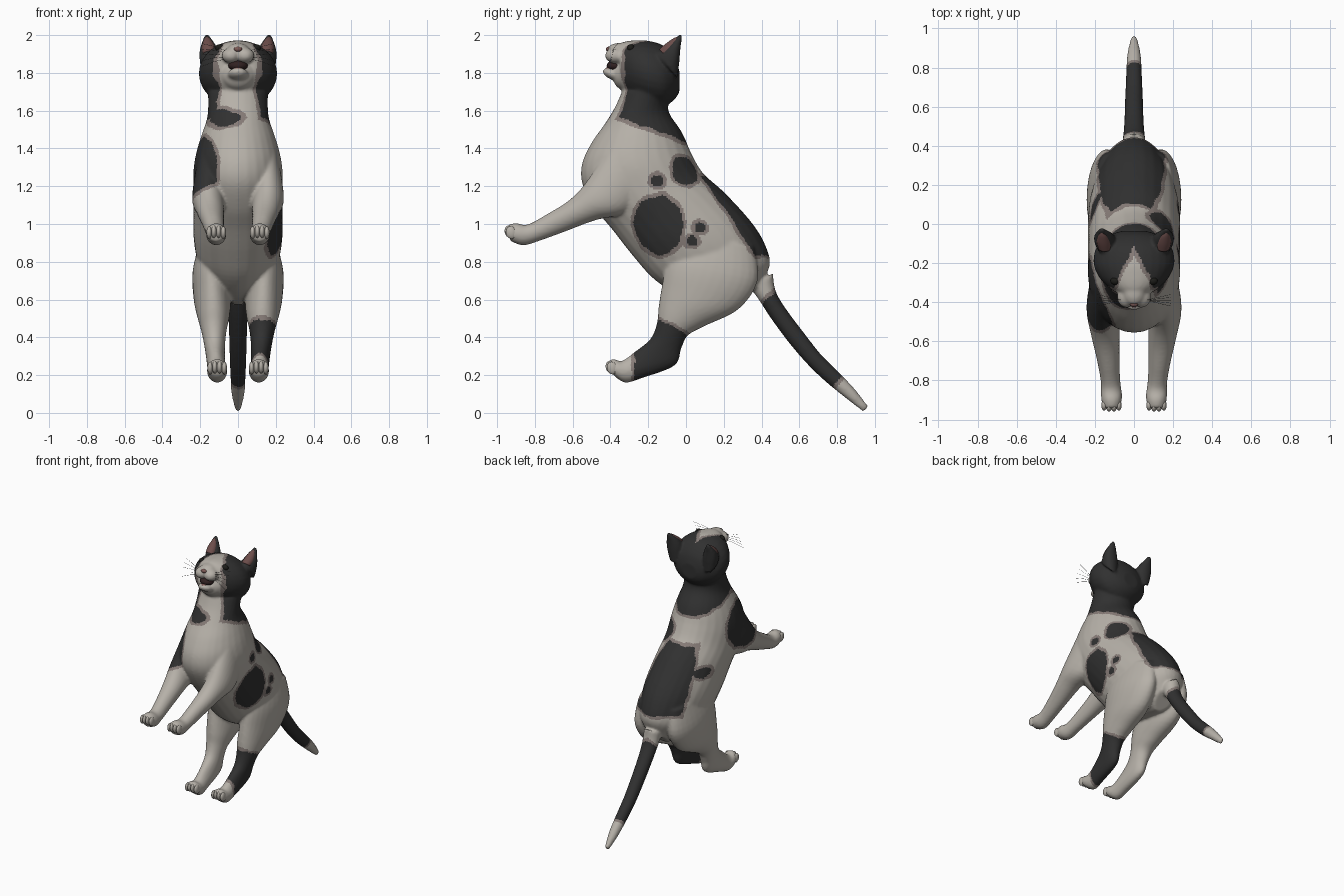
import bpy, bmesh, math
from mathutils import Matrix, Vector, noise

cube = bpy.data.objects.get("Cube")
if cube:
    bpy.data.objects.remove(cube, do_unlink=True)


def material(name, r, g, b):
    m = bpy.data.materials.new(name)
    m.use_nodes = True
    m.diffuse_color = (r, g, b, 1)
    node = next(n for n in m.node_tree.nodes if n.type == 'BSDF_PRINCIPLED')
    node.inputs["Base Color"].default_value = (r, g, b, 1)
    node.inputs["Roughness"].default_value = 0.8
    return m


WHITE = material("white fur", .47, .44, .395)
BLACK = material("black fur", .03, .03, .03)
TAUPE = material("taupe fur edge", .24, .2, .185)
EAR = material("inner ear pink", .15, .075, .07)
NOSE = material("nose pink", .2, .1, .09)
MOUTH = material("mouth dark", .03, .015, .015)
TONGUE = material("tongue pink", .28, .13, .12)
EYE = material("eye dark", .012, .012, .01)
WHISKER = material("whisker grey", .1, .1, .1)


def spline(rows, steps=5):
    """Catmull-Rom interpolation of the station rows."""
    out = []
    for i in range(len(rows) - 1):
        quad = [rows[max(i - 1, 0)], rows[i], rows[i + 1], rows[min(i + 2, len(rows) - 1)]]
        for s in range(steps):
            t = s / steps
            out.append([.5 * (2 * b + (c - a) * t + (2 * a - 5 * b + 4 * c - d) * t * t
                              + (3 * b - a - 3 * c + d) * t ** 3) for a, b, c, d in zip(*quad)])
    return out + [list(rows[-1])]


def loft(bm, rows, side=1, sides=28):
    """Rows: front y, z, back y, z, half width, x offset."""
    rings = []
    for y1, z1, y2, z2, w, cx in spline(rows):
        ring = []
        for k in range(sides):
            a = 2 * math.pi * k / sides
            c, s = math.cos(a), math.sin(a)
            ring.append(bm.verts.new((side * cx + w * c,
                                      (y1 + y2) / 2 + (y2 - y1) / 2 * s,
                                      (z1 + z2) / 2 + (z2 - z1) / 2 * s)))
        rings.append(ring)
    for a, b in zip(rings, rings[1:]):
        for k in range(sides):
            j = (k + 1) % sides
            bm.faces.new((a[k], a[j], b[j], b[k]))
    bm.faces.new(rings[0])
    bm.faces.new(rings[-1])


def ball(bm, centre, radii, tilt=0):
    m = Matrix.Translation(centre) @ Matrix.Rotation(tilt, 4, 'X') @ Matrix.Diagonal((*radii, 1))
    bmesh.ops.create_uvsphere(bm, u_segments=20, v_segments=12, radius=1, matrix=m)


def finish(bm, name, *mats):
    bmesh.ops.recalc_face_normals(bm, faces=bm.faces)
    me = bpy.data.meshes.new(name)
    bm.to_mesh(me)
    bm.free()
    me.shade_smooth()
    for m in mats:
        me.materials.append(m)
    ob = bpy.data.objects.new(name, me)
    bpy.context.collection.objects.link(ob)
    return ob


TORSO = [(.26, .57, .41, .70, .07, 0), (.0, .61, .445, .80, .17, 0), (-.16, .70, .405, .92, .215, 0),
         (-.28, .83, .33, 1.03, .235, 0), (-.39, .97, .2, 1.17, .235, 0), (-.48, 1.08, .09, 1.27, .235, 0),
         (-.548, 1.21, .03, 1.37, .235, 0), (-.55, 1.32, .0, 1.44, .22, 0), (-.5, 1.43, -.03, 1.5, .195, 0),
         (-.43, 1.53, -.085, 1.58, .165, 0), (-.375, 1.62, -.095, 1.64, .158, 0), (-.34, 1.7, -.07, 1.7, .16, 0)]
# Head runs from nape to face: bottom and top edges at each depth
HEAD = [(y, lo, y, hi, w, 0) for y, lo, hi, w in
        [(-.035, 1.7, 1.81, .06), (-.06, 1.66, 1.88, .13), (-.12, 1.62, 1.945, .192), (-.2, 1.63, 1.97, .207),
         (-.27, 1.66, 1.972, .18), (-.32, 1.69, 1.967, .135), (-.35, 1.72, 1.955, .095)]]
TAIL = [(.34, .66, .46, .74, .06, 0), (.385, .6, .475, .645, .058, 0), (.45, .5, .53, .55, .052, 0),
        (.55, .365, .62, .43, .047, 0), (.65, .25, .71, .315, .044, 0), (.745, .16, .8, .225, .04, 0),
        (.85, .075, .89, .13, .034, 0), (.94, .005, .965, .035, .015, 0)]
FORELEG = [(-.4, 1.42, -.18, 1.18, .07, .15), (-.53, 1.22, -.32, 1.06, .085, .158), (-.62, 1.125, -.48, 1.02, .074, .148),
           (-.74, 1.05, -.64, .96, .058, .132), (-.84, .997, -.77, .913, .05, .12), (-.9, 1.005, -.86, .887, .054, .115),
           (-.945, .995, -.93, .91, .045, .115)]
HINDLEG = [(-.02, .95, .36, .88, .07, .13), (-.1, .8, .38, .7, .1, .14), (-.13, .66, .28, .55, .1, .135),
           (-.145, .56, .1, .46, .085, .13), (-.155, .47, .01, .41, .068, .128), (-.19, .39, -.025, .34, .056, .124),
           (-.27, .325, -.06, .25, .05, .118), (-.34, .275, -.23, .185, .049, .113),
           (-.385, .287, -.32, .16, .054, .11), (-.415, .27, -.38, .195, .045, .11)]
EAR_SHELL = [(-.155, 1.9, -.045, 1.77, .055, .143), (-.105, 1.945, -.035, 1.86, .053, .152),
             (-.06, 1.98, -.028, 1.94, .032, .16), (-.03, 2.01, -.018, 1.995, .01, .166)]
EAR_INNER = [(-.142, 1.925, -.1, 1.88, .034, .15), (-.107, 1.955, -.07, 1.9, .036, .156),
             (-.068, 1.982, -.045, 1.95, .022, .161), (-.045, 1.992, -.035, 1.98, .006, .165)]

# Furry skin: overlapping lofts fused into one surface
bm = bmesh.new()
for rows in (TORSO, HEAD, TAIL):
    loft(bm, rows)
for side in (-1, 1):
    for rows in (FORELEG, HINDLEG, EAR_SHELL):
        loft(bm, rows, side)
    ball(bm, (side * .037, -.375, 1.892), (.05, .054, .042))
ball(bm, (0, -.35, 1.925), (.055, .066, .034))
ball(bm, (0, -.385, 1.793), (.055, .06, .03), -.35)
ball(bm, (0, -.33, 1.79), (.09, .06, .08))
cat = finish(bm, "cat_body")
remesh = cat.modifiers.new("fuse", 'REMESH')
remesh.mode = 'VOXEL'
remesh.voxel_size = .009
smooth = cat.modifiers.new("soften", 'SMOOTH')
smooth.factor = .5
smooth.iterations = 6
fused = bpy.data.meshes.new_from_object(cat.evaluated_get(bpy.context.evaluated_depsgraph_get()))
cat.modifiers.clear()
cat.data = fused
fused.name = "cat_body"
fused.materials.clear()
for m in (WHITE, BLACK, TAUPE):
    fused.materials.append(m)
fused.shade_smooth()

# Coat markings: centre and radii of the round black patches
SPOTS = [((.24, -.15, .99), (.17, .135, .16)), ((.2, -.15, 1.23), (.15, .032, .032)),
         ((.15, -.005, 1.28), (.1, .075, .08)), ((.22, .075, .98), (.1, .03, .028)),
         ((.22, .03, .91), (.1, .03, .024)), ((-.22, -.38, 1.29), (.15, .2, .17)),
         ((-.22, .09, 1.08), (.1, .07, .035)), ((-.1, -.4, 1.565), (.105, .1, .045))]


def marking(p):
    """Rough distance to the nearest black area, negative inside."""
    x, y, z = p
    # hood on head and neck, with a white face and blaze
    face = min(max(y + .322, 1.65 - z), .9 * (abs(x) - .5 * (-.11 - y)))
    fields = [max(.93 * (1.58 - .375 * (y + .39) - z), -face)]
    # saddle over the back
    fields.append(max(.84 * (.12 + .65 * (1.18 - z) - y + .12 * x), .835 - z, z - 1.25))
    # tail without its tip
    if y > .3:
        d = .75 * y - .66 * z
        fields.append(max(-.075 - d, d - .485))
    # stocking on one hind leg
    elif x > .03:
        fields.append(max(z - .42 + .5 * y, -.27 - y))
    for c, r in SPOTS:
        q = Vector((a - b) / s for a, b, s in zip(p, c, r))
        fields.append((q.length - 1) * min(r))
    return min(fields)


for f in fused.polygons:
    p = f.center
    d = marking(p) + .012 * noise.noise(p * 16)
    f.material_index = 1 if d < 0 else 2 if d < .018 else 0

# Toes on all four paws
bm = bmesh.new()
for side in (-1, 1):
    for cx, y, z in ((.115, -.935, .962), (.11, -.4, .245)):
        for k in (-1.5, -.5, .5, 1.5):
            ball(bm, (side * cx + k * .025, y + .006 * abs(k), z - .005 * abs(k)), (.0145, .028, .034), .3)
finish(bm, "toes", WHITE)

# Ear linings
bm = bmesh.new()
for side in (-1, 1):
    loft(bm, EAR_INNER, side, 16)
finish(bm, "inner_ears", EAR)

# Face details
for name, mat, spots in (
        ("eyes", EYE, [((s * .095, -.292, 1.932), (.026, .02, .02)) for s in (-1, 1)]),
        ("nose", NOSE, [((0, -.408, 1.925), (.022, .016, .014))]),
        ("mouth", MOUTH, [((0, -.37, 1.838), (.052, .05, .03))]),
        ("tongue", TONGUE, [((0, -.39, 1.822), (.026, .038, .01))])):
    bm = bmesh.new()
    for c, r in spots:
        ball(bm, c, r)
    finish(bm, name, mat)

# Whiskers
curve = bpy.data.curves.new("whiskers", 'CURVE')
curve.dimensions = '3D'
curve.bevel_depth = .0009
curve.bevel_resolution = 0
for side in (-1, 1):
    for k in range(5):
        line = curve.splines.new('POLY')
        line.points.add(2)
        for i, pt in enumerate(line.points):
            t = i / 2
            pt.co = (side * (.06 + .13 * t), -.39 - .03 * t + .015 * k * t,
                     1.875 + .01 * k + (.02 * k - .02) * t - .02 * t * t, 1)
curve.materials.append(WHISKER)
bpy.context.collection.objects.link(bpy.data.objects.new("whiskers", curve))
